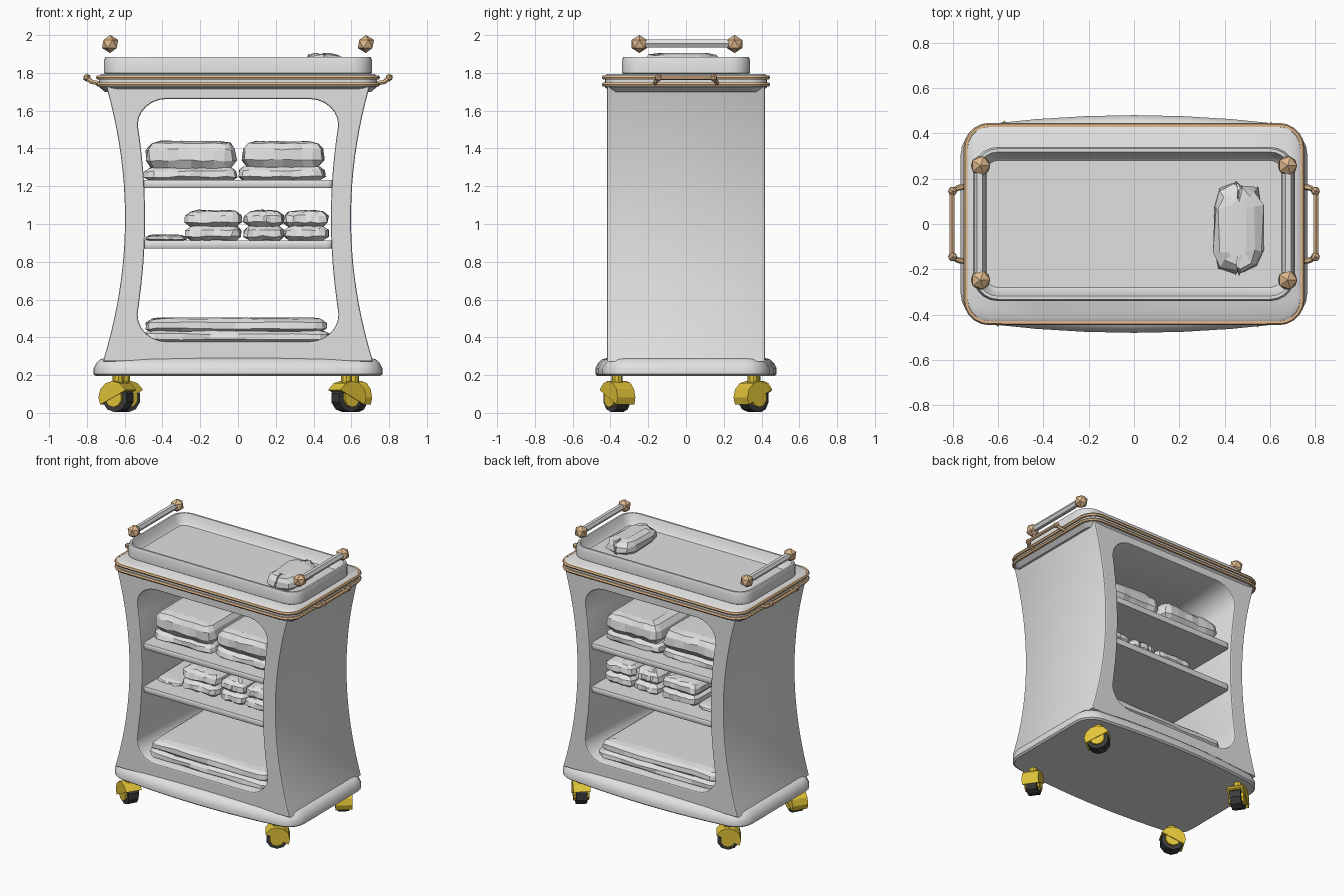
import bpy, bmesh, math, random
from mathutils import Vector, Matrix

if "Cube" in bpy.data.objects:
    bpy.data.objects.remove(bpy.data.objects["Cube"])

random.seed(4)


def mat(name, rgb):
    m = bpy.data.materials.new(name)
    m.diffuse_color = (*rgb, 1)
    m.use_nodes = True
    m.node_tree.nodes["Principled BSDF"].inputs["Base Color"].default_value = m.diffuse_color
    return m


GREY = mat("pale_grey", (0.75, 0.75, 0.75))
TAN = mat("tan_wood", (0.73, 0.48, 0.27))
YELLOW = mat("yellow", (0.75, 0.55, 0.04))
DARK = mat("dark_rubber", (0.045, 0.045, 0.045))


def finish(bm, name, m, smooth=True):
    bmesh.ops.recalc_face_normals(bm, faces=bm.faces)
    me = bpy.data.meshes.new(name)
    bm.to_mesh(me)
    bm.free()
    me.materials.append(m)
    ob = bpy.data.objects.new(name, me)
    bpy.context.collection.objects.link(ob)
    if smooth:
        smooth_ob(ob)
    return ob


def smooth_ob(ob):
    bpy.ops.object.select_all(action='DESELECT')
    ob.select_set(True)
    bpy.context.view_layer.objects.active = ob
    bpy.ops.object.shade_smooth_by_angle(angle=math.radians(35))


def outline(hx, hy, r, bulge=0, k=5, m=6):
    """Rounded rectangle, optionally bowed along the long sides."""
    pts = []
    for q, (sx, sy) in enumerate([(1, 1), (-1, 1), (-1, -1), (1, -1)]):
        for i in range(k + 1):
            a = math.pi / 2 * (q + i / k)
            pts.append((sx * (hx - r) + r * math.cos(a), sy * (hy - r) + r * math.sin(a)))
        if q % 2 == 0:
            pts += [(sx * (hx - r) * (1 - 2 * i / m), sy * hy) for i in range(1, m)]
    return [(x, y + math.copysign(bulge * (1 - (x / hx) ** 2), y)) for x, y in pts]


def slab(name, hx, hy, r, rings, m=GREY, bulge=0, centre=(0, 0), jitter=0, k=5, smooth=True):
    """Stack of rounded outlines; rings are (height, inset)."""
    bm = bmesh.new()
    loops = []
    for z, ins in rings:
        o = outline(hx - ins, hy - ins, max(0.015, r - ins), bulge, k)
        loops.append([bm.verts.new((x + centre[0], y + centre[1], z)) for x, y in o])
    n = len(loops[0])
    for a, b in zip(loops, loops[1:]):
        for i in range(n):
            bm.faces.new((a[i], a[(i + 1) % n], b[(i + 1) % n], b[i]))
    bm.faces.new(loops[0][::-1])
    bm.faces.new(loops[-1])
    if jitter:
        for v in bm.verts:
            v.co += Vector([random.uniform(-jitter, jitter) for _ in range(2)]
                           + [random.uniform(-jitter, 0.2 * jitter)])
    return finish(bm, name, m, smooth)


def tube(name, pts, r, m, closed=False):
    cu = bpy.data.curves.new(name, 'CURVE')
    cu.dimensions = '3D'
    cu.bevel_depth, cu.bevel_resolution, cu.use_fill_caps = r, 1, True
    s = cu.splines.new('POLY')
    s.points.add(len(pts) - 1)
    for p, c in zip(s.points, pts):
        p.co = (*c, 1)
    s.use_cyclic_u = closed
    return to_mesh(cu, name, m)


def to_mesh(cu, name, m, matrix=Matrix()):
    ob = bpy.data.objects.new(name, cu)
    bpy.context.collection.objects.link(ob)
    ob.matrix_world = matrix
    cu.materials.append(m)
    bpy.ops.object.select_all(action='DESELECT')
    ob.select_set(True)
    bpy.context.view_layer.objects.active = ob
    bpy.ops.object.convert(target='MESH')
    ob = bpy.context.object
    smooth_ob(ob)
    return ob


# Hourglass body with a rounded see-through opening
def side_x(z):
    return 0.59 + 0.105 * ((z - 1.03) / 0.72) ** 2


zs = [0.28 + 1.44 * i / 20 for i in range(21)]
outer = [(side_x(z), z) for z in zs] + [(-side_x(z), z) for z in reversed(zs)]
hole = []
for y, x in outline(0.65, 0.5, 0.15, 0, 6, 12):
    z = y + 1.02
    waist = 1 + 0.08 * min(1, ((z - 1.03) / 0.5) ** 2)
    hole.append((x * waist, z))
body = bpy.data.curves.new("cart_body", 'CURVE')
body.dimensions, body.fill_mode = '2D', 'BOTH'
body.extrude, body.bevel_depth, body.bevel_resolution = 0.41, 0.008, 1
for pts in (outer, hole):
    s = body.splines.new('POLY')
    s.points.add(len(pts) - 1)
    for p, c in zip(s.points, pts):
        p.co = (c[0], c[1], 0, 1)
    s.use_cyclic_u = True
to_mesh(body, "cart_body", GREY, Matrix.Rotation(math.pi / 2, 4, 'X'))

# Bowed base, top board, serving tray
slab("base", 0.765, 0.425, 0.12, [(0.195, 0.012), (0.205, 0), (0.235, 0), (0.265, 0.015),
     (0.283, 0.035), (0.292, 0.065)], bulge=0.055)
slab("top_board", 0.735, 0.43, 0.1, [(1.70, 0.03), (1.725, 0), (1.785, 0), (1.795, 0.015)])
slab("tray", 0.71, 0.34, 0.11, [(1.79, 0.015), (1.80, 0), (1.865, 0), (1.885, 0.008),
     (1.885, 0.022), (1.87, 0.03), (1.825, 0.045), (1.812, 0.06)])

# Shelves
for n, z in (("upper_shelf", 1.19), ("lower_shelf", 0.87)):
    slab(n, 0.51, 0.40, 0.04, [(z, 0.005), (z + 0.008, 0), (z + 0.034, 0), (z + 0.042, 0.005)])

# Two wooden trim bands
for i, z in enumerate((1.738, 1.776)):
    tube(f"trim_band_{i}", [(x, y, z) for x, y in outline(0.74, 0.434, 0.1)], 0.012, TAN, True)


def ball(name, pos, r, m):
    bm = bmesh.new()
    bmesh.ops.create_icosphere(bm, subdivisions=1, radius=r, matrix=Matrix.Translation(pos))
    finish(bm, name, m, False)


# Side pull handles, and the tray rods with wooden knobs
for sx, side in ((-1, "left"), (1, "right")):
    tube(f"{side}_side_handle", [(sx * 0.735, 0.165, 1.745), (sx * 0.775, 0.16, 1.752),
         (sx * 0.803, 0.145, 1.775), (sx * 0.803, -0.145, 1.775),
         (sx * 0.775, -0.16, 1.752), (sx * 0.735, -0.165, 1.745)], 0.013, TAN)
    tube(f"{side}_tray_rod", [(sx * 0.68, -0.25, 1.955), (sx * 0.68, 0.26, 1.955)], 0.024, GREY)
    for y in (-1, 1):
        end = "front" if y < 0 else "back"
        ball(f"{side}_{end}_handle_joint", (sx * 0.8, y * 0.145, 1.775), 0.022, TAN)
        ball(f"{side}_{end}_knob", (sx * 0.677, y * 0.252 + 0.005, 1.953), 0.048, TAN)


# Folded linen, faceted and slightly uneven
def linen(name, x0, x1, z0, z1, hy=0.31, y=0, r=0.06, jit=0.007):
    h = z1 - z0
    slab(name, (x1 - x0) / 2, hy, r,
         [(z0 + 0.004, 0.03), (z0 + 0.3 * h, 0), (z0 + 0.7 * h, 0.005), (z0 + 0.93 * h, 0.03),
          (z1, 0.075)],
         centre=((x0 + x1) / 2, y), jitter=min(jit, h * 0.12), k=2, smooth=False)


linen("upper_towel_left_low", -0.5, 0.0, 1.23, 1.305)
linen("upper_towel_left_high", -0.49, -0.01, 1.295, 1.44)
linen("upper_towel_right_low", 0.0, 0.46, 1.23, 1.31)
linen("upper_towel_right_high", 0.02, 0.455, 1.3, 1.44)
for n, a, b in (("left", -0.28, 0.02), ("middle", 0.03, 0.245), ("right", 0.24, 0.48)):
    linen(f"small_towel_{n}_low", a, b, 0.912, 0.995, 0.29, r=0.05)
    linen(f"small_towel_{n}_high", a, b, 0.985, 1.075, 0.28, r=0.05)
linen("flat_cloth", -0.49, -0.27, 0.91, 0.945, 0.28)
linen("blanket_low", -0.5, 0.49, 0.37, 0.44, 0.36)
linen("blanket_high", -0.49, 0.47, 0.425, 0.505, 0.345)
linen("tray_cloth", 0.35, 0.57, 1.805, 1.905, 0.2, -0.02, r=0.1, jit=0.012)


# Swivel casters: dark tyre, yellow hub, mudguard and stem
def caster(name, x, y, turn):
    place = Matrix.Translation((x, y, 0)) @ Matrix.Rotation(turn, 4, 'Z')
    axle = place @ Matrix.Translation((0, 0, 0.08)) @ Matrix.Rotation(math.pi / 2, 4, 'X')

    def cyl(part, r, d, m, mtx):
        bm = bmesh.new()
        bmesh.ops.create_cone(bm, cap_ends=True, segments=10, radius1=r, radius2=r,
                              depth=d, matrix=mtx)
        finish(bm, f"{name}_{part}", m, False)

    cyl("tyre", 0.076, 0.075, DARK, axle)
    cyl("hub", 0.05, 0.105, YELLOW, axle)
    cyl("stem", 0.03, 0.07, YELLOW, place @ Matrix.Translation((0, 0, 0.17)))
    bm = bmesh.new()
    bmesh.ops.create_cone(bm, cap_ends=True, segments=12, radius1=0.087, radius2=0.087,
                          depth=0.115, matrix=Matrix.Rotation(math.pi / 2, 4, 'X'))
    bmesh.ops.bisect_plane(bm, geom=bm.verts[:] + bm.edges[:] + bm.faces[:], plane_co=(0, 0, 0),
                           plane_no=(0.5, 0, 1), clear_inner=True)
    bmesh.ops.holes_fill(bm, edges=bm.edges[:])
    bm.transform(place @ Matrix.Translation((0, 0, 0.082)))
    finish(bm, f"{name}_mudguard", YELLOW, False)


caster("front_left_caster", -0.635, -0.365, math.radians(150))
caster("front_right_caster", 0.575, -0.365, math.radians(35))
caster("back_left_caster", -0.6, 0.365, math.radians(215))
caster("back_right_caster", 0.61, 0.355, math.radians(-50))
